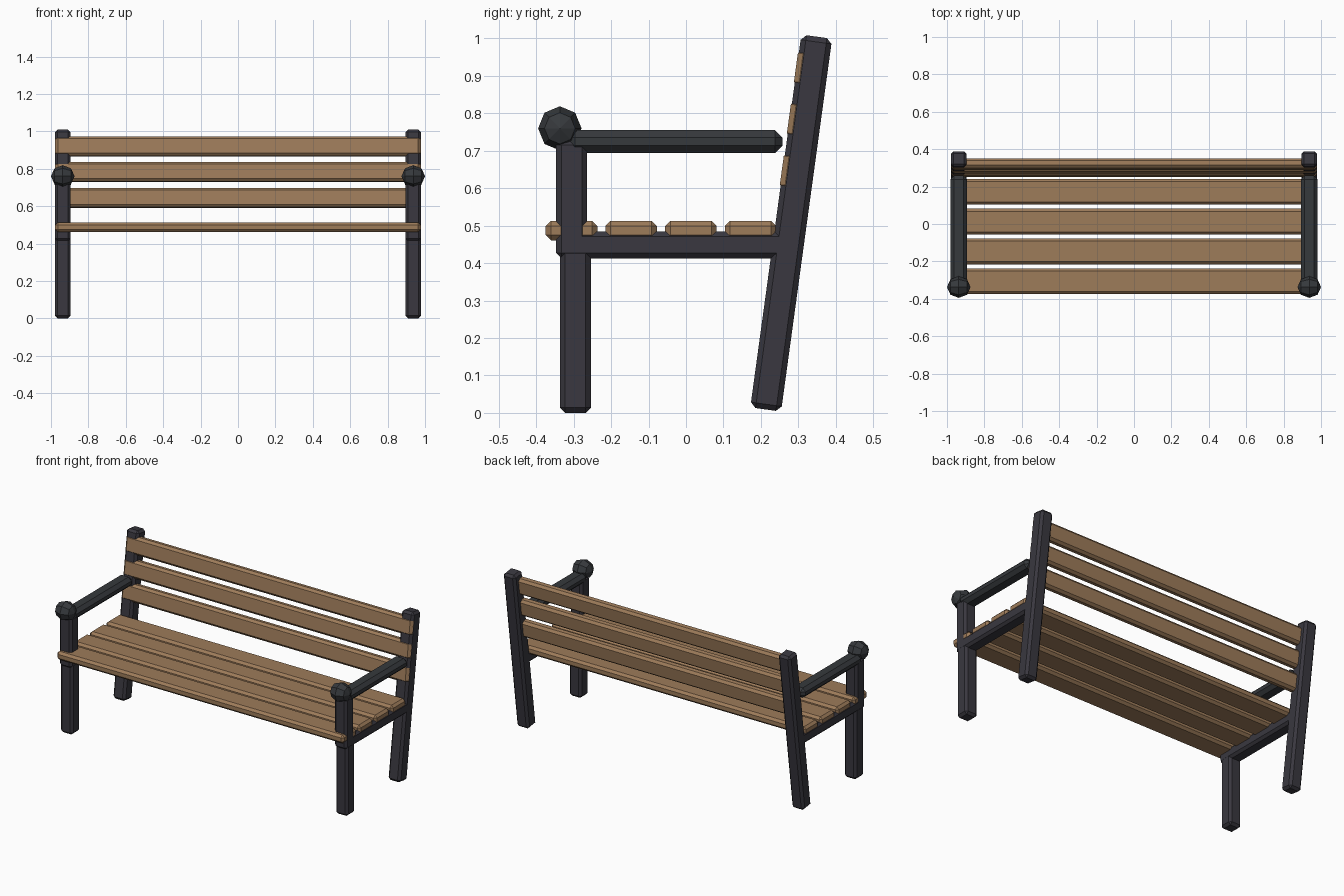
import bpy
import math
from mathutils import Matrix, Vector

cube = bpy.data.objects.get("Cube")
if cube:
    bpy.data.objects.remove(cube, do_unlink=True)


def material(name, rgb):
    mat = bpy.data.materials.new(name)
    mat.use_nodes = True
    mat.diffuse_color = (*rgb, 1)
    mat.node_tree.nodes["Principled BSDF"].inputs["Base Color"].default_value = (*rgb, 1)
    return mat


WOOD = material("warm wood", (0.34, 0.20, 0.102))
IRON = material("dark iron", (0.041, 0.039, 0.050))
GREY_IRON = material("grey iron", (0.037, 0.041, 0.046))


def block(name, mat, size, center, chamfer=0.014, tilt=0.0):
    """Box with single flat chamfers on every edge, tilted about x."""
    bpy.ops.mesh.primitive_cube_add(size=1, location=center, rotation=(tilt, 0, 0))
    obj = bpy.context.object
    obj.name = name
    obj.data.transform(Matrix.Diagonal((*size, 1)))
    obj.data.materials.append(mat)
    bevel = obj.modifiers.new("chamfer", "BEVEL")
    bevel.width = chamfer
    bevel.segments = 1
    bevel.limit_method = "NONE"
    return obj


def span(name, mat, x, width, y, z, chamfer=0.014):
    """Upright block given by its y and z ranges."""
    size = (width, y[1] - y[0], z[1] - z[0])
    center = (x, sum(y) / 2, sum(z) / 2)
    return block(name, mat, size, center, chamfer)


SIDE_X = 0.937
BEAM = 0.083
TILT = -math.radians(7.8)
BACK_CENTER = Vector((0, 0.281, 0.507))
LEAN = Matrix.Rotation(TILT, 3, "X")

# Side frames
for side, x in (("left", SIDE_X), ("right", -SIDE_X)):
    span(side + "_front_leg", IRON, x, BEAM, (-0.337, -0.254), (0, 0.44))
    span(side + "_seat_rail", IRON, x, BEAM, (-0.347, 0.27), (0.413, 0.485))
    span(side + "_arm_post", IRON, x, BEAM, (-0.347, -0.264), (0.45, 0.73))
    span(side + "_armrest", GREY_IRON, x, 0.09, (-0.317, 0.258), (0.694, 0.755), 0.02)
    block(side + "_back_leg", IRON, (BEAM, BEAM, 1.005),
          BACK_CENTER + Vector((x, 0, 0)), tilt=TILT)

    # Faceted knob with its poles pointing sideways
    bpy.ops.mesh.primitive_uv_sphere_add(segments=8, ring_count=4, radius=1,
                                         location=(x, -0.337, 0.76))
    knob = bpy.context.object
    knob.name = side + "_arm_knob"
    knob.data.transform(Matrix.Rotation(math.pi / 2, 4, "Y"))
    knob.data.transform(Matrix.Diagonal((0.063, 0.058, 0.059, 1)))
    knob.data.materials.append(GREY_IRON)

# Seat slats
for i in range(4):
    block(f"seat_slat_{i + 1}", WOOD, (1.955, 0.138, 0.052),
          (0, -0.306 + i * 0.1595, 0.487))

# Backrest slats, set into the front of the back legs
for i, height in enumerate((0.642, 0.78, 0.917)):
    along = (height - BACK_CENTER.z) / math.cos(TILT)
    center = BACK_CENTER + LEAN @ Vector((0, -0.018, along))
    block(f"back_slat_{i + 1}", WOOD, (1.955, 0.052, 0.105), center, tilt=TILT)
